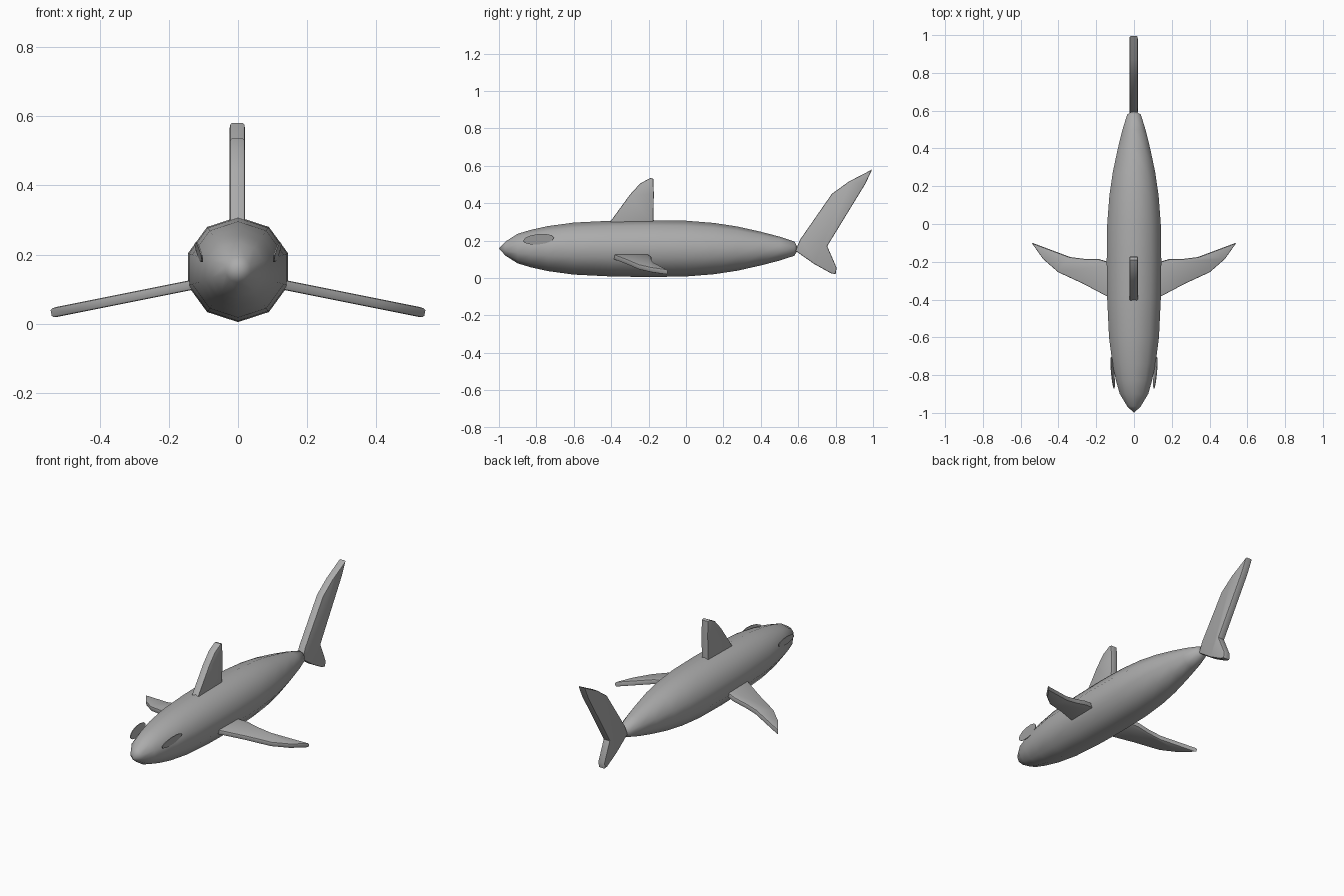
import bpy, bmesh, math
from mathutils import Matrix, Vector

if "Cube" in bpy.data.objects:
    bpy.data.objects.remove(bpy.data.objects["Cube"])

grey = bpy.data.materials.new("grey_skin")
grey.use_nodes = True
colour = (0.41, 0.41, 0.41, 1)
grey.diffuse_color = colour
grey.node_tree.nodes["Principled BSDF"].inputs["Base Color"].default_value = colour

AXIS_Z = 0.157   # height of the body's centre line


def finish(name, bm, angle):
    """Turn a bmesh into a smooth shaded grey object."""
    bmesh.ops.recalc_face_normals(bm, faces=bm.faces)
    mesh = bpy.data.meshes.new(name)
    bm.to_mesh(mesh)
    bm.free()
    mesh.materials.append(grey)
    obj = bpy.data.objects.new(name, mesh)
    bpy.context.collection.objects.link(obj)
    bpy.ops.object.select_all(action="DESELECT")
    obj.select_set(True)
    bpy.context.view_layer.objects.active = obj
    bpy.ops.object.shade_smooth_by_angle(angle=math.radians(angle))
    return obj


def slab(name, outline, thickness, to_space, rounding=0.006):
    """Thicken a flat outline (u, v) along w; to_space maps (u, v, w) to the model."""
    bm = bmesh.new()
    face = bm.faces.new([bm.verts.new((u, v, -thickness / 2)) for u, v in outline])
    extruded = bmesh.ops.extrude_face_region(bm, geom=[face])["geom"]
    bmesh.ops.translate(bm, vec=(0, 0, thickness),
                        verts=[g for g in extruded if isinstance(g, bmesh.types.BMVert)])
    if rounding:
        rims = [e for e in bm.edges if abs(e.verts[0].co.z - e.verts[1].co.z) < 1e-6]
        bmesh.ops.bevel(bm, geom=rims, offset=rounding, segments=2,
                        profile=0.5, affect="EDGES", clamp_overlap=True)
    for v in bm.verts:
        v.co = to_space(v.co)
    return finish(name, bm, 40)


# Body: ten-sided lathe along y
profile = [(-0.965, 0.038), (-0.9, 0.079), (-0.83, 0.1), (-0.74, 0.12),
           (-0.6, 0.139), (-0.4, 0.149), (-0.2, 0.152), (0, 0.149),
           (0.15, 0.137), (0.275, 0.118), (0.4, 0.09), (0.5, 0.064), (0.58, 0.038)]
bm = bmesh.new()
rings = []
for y, r in profile:
    angles = [math.radians(90 + 36 * i) for i in range(10)]
    rings.append([bm.verts.new((r * math.cos(a), y, AXIS_Z + r * math.sin(a))) for a in angles])
for a, b in zip(rings, rings[1:]):
    for i in range(10):
        j = (i + 1) % 10
        bm.faces.new((a[i], a[j], b[j], b[i]))
for ring, tip_y in ((rings[0], -1), (rings[-1], 0.6)):
    tip = bm.verts.new((0, tip_y, AXIS_Z))
    for i in range(10):
        bm.faces.new((ring[i], ring[(i + 1) % 10], tip))
finish("body", bm, 60)


# Upright fins, drawn in the y-z plane
def upright(p):
    return Vector((p.z - 0.002, p.x, p.y))


dorsal = [(-0.42, 0.28), (-0.3, 0.445), (-0.245, 0.505), (-0.19, 0.535),
          (-0.175, 0.53), (-0.172, 0.45), (-0.175, 0.28)]
slab("dorsal_fin", dorsal, 0.044, upright)

tail = [(0.585, 0.145), (0.61, 0.205), (0.78, 0.45), (0.87, 0.515), (0.995, 0.58),
        (0.96, 0.505), (0.755, 0.17), (0.805, 0.055), (0.8, 0.02),
        (0.775, 0.025), (0.685, 0.075)]
slab("tail_fin", tail, 0.044, upright)

# Side fins sloping down from the body, and flat almond eyes
pectoral = [(0.09, -0.41), (0.27, -0.315), (0.4, -0.255), (0.48, -0.185), (0.54, -0.1),
            (0.34, -0.175), (0.26, -0.185), (0.19, -0.185), (0.09, -0.215)]
eye = [(0.083 * math.cos(t), 0.028 * math.sin(t))
       for t in (math.tau * i / 12 for i in range(12))]
eye_turn = Matrix.Rotation(0.1, 3, "X")

for side, sign in (("left", 1), ("right", -1)):
    def sloped(p):
        return Vector((sign * (p.x + 0.2 * p.z), p.y, 0.11 - 0.2 * (p.x - 0.145) + p.z))

    def on_head(p):
        q = eye_turn @ Vector((0, p.x, p.y))
        x = 0.113 + 0.07 * q.y + 0.25 * q.z + p.z
        return Vector((sign * x, q.y - 0.788, q.z + 0.207))

    slab(side + "_pectoral_fin", pectoral, 0.028, sloped)
    slab(side + "_eye", eye, 0.004, on_head, rounding=0)
